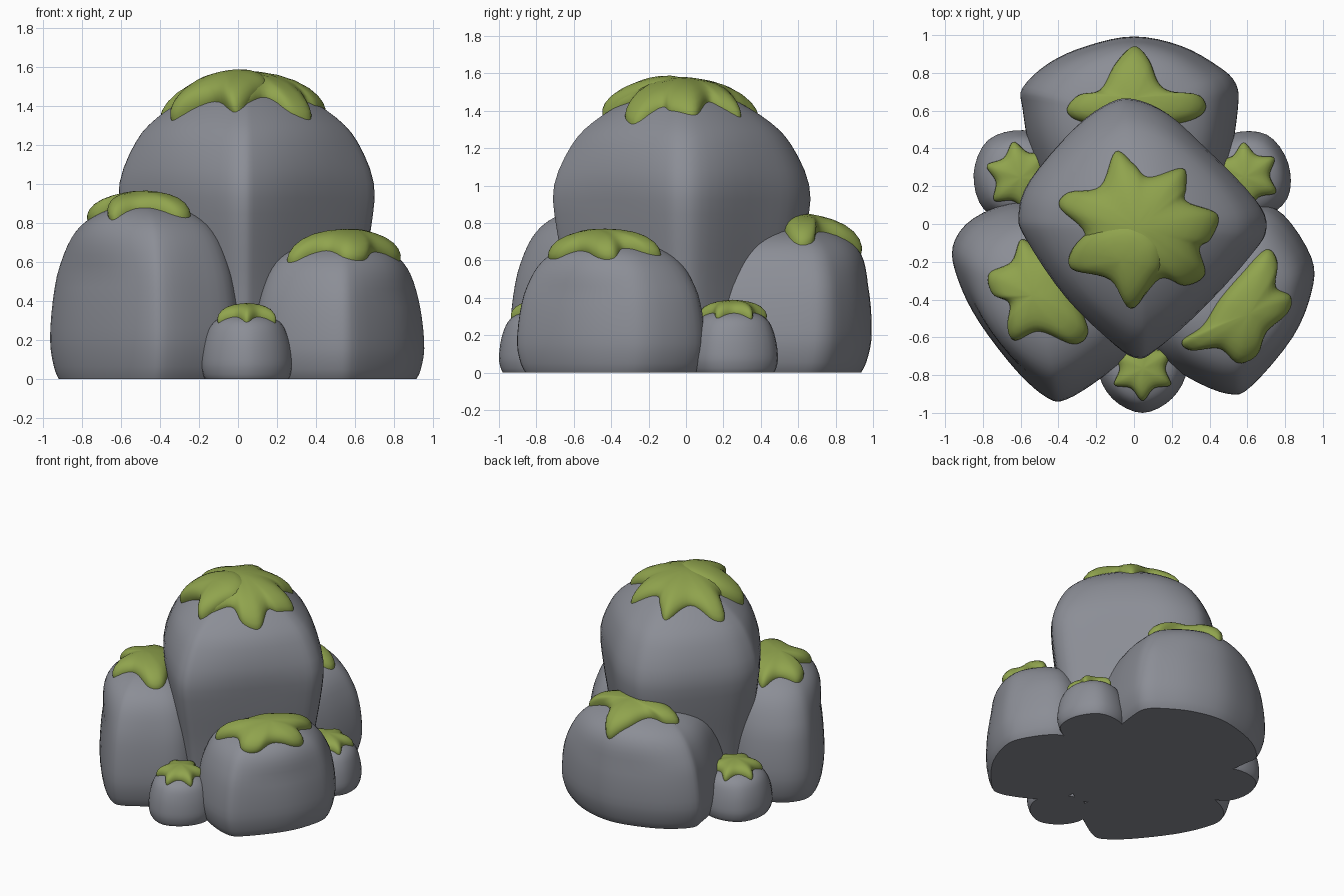
import bpy
import bmesh
import math
from mathutils import Vector
from mathutils.bvhtree import BVHTree

if "Cube" in bpy.data.objects:
    bpy.data.objects.remove(bpy.data.objects["Cube"])


def make_material(name, colour):
    mat = bpy.data.materials.new(name)
    mat.use_nodes = True
    mat.diffuse_color = (*colour, 1)
    mat.node_tree.nodes["Principled BSDF"].inputs["Base Color"].default_value = (*colour, 1)
    return mat


STONE = make_material("grey stone", (.26, .27, .305))
MOSS = make_material("green moss", (.28, .37, .075))


def spline(points, steps, closed=True):
    """Smooth curve running through every 2D point."""
    pts = [Vector(p) for p in points]
    n = len(pts)
    pick = (lambda i: pts[i % n]) if closed else (lambda i: pts[max(0, min(n - 1, i))])
    out = []
    for i in range(n if closed else n - 1):
        a, b, c, d = (pick(i + k) for k in (-1, 0, 1, 2))
        for s in range(steps):
            t = s / steps
            out.append(b + (c - a) * t / 2 + (a * 2 - b * 5 + c * 4 - d) * t * t / 2
                       + (b * 3 - a - c * 3 + d) * t ** 3 / 2)
    if not closed:
        out.append(pts[-1])
    return out


def finish(bm, name, mat):
    mesh = bpy.data.meshes.new(name)
    bm.to_mesh(mesh)
    bm.free()
    mesh.materials.append(mat)
    obj = bpy.data.objects.new(name, mesh)
    bpy.context.collection.objects.link(obj)
    bpy.ops.object.select_all(action='DESELECT')
    obj.select_set(True)
    bpy.context.view_layer.objects.active = obj
    bpy.ops.object.shade_smooth_by_angle(angle=math.radians(50))


def bridge(bm, lower, upper):
    n = len(lower)
    for i in range(n):
        j = (i + 1) % n
        bm.faces.new((lower[i], lower[j], upper[j], upper[i]))


def fan(bm, ring, tip):
    for i, v in enumerate(ring):
        bm.faces.new((v, ring[(i + 1) % len(ring)], tip))


def rock(name, outline, height, profile, lean=(0, 0)):
    """Boulder: an outline lofted up a profile, growing rounder at the top."""
    ring = spline(outline, 4)
    mid = Vector([(min(p[k] for p in ring) + max(p[k] for p in ring)) / 2 for k in (0, 1)])
    mean = sum((p - mid).length for p in ring) / len(ring)
    bm = bmesh.new()
    rings = []
    rows = spline(profile, 3, closed=False)
    for frac, scale in rows[:-1]:
        round_off = .6 * max(0, (frac - .6) / .4)
        centre = mid + Vector(lean) * frac
        verts = []
        for p in ring:
            off = p - mid
            off = off.lerp(off.normalized() * mean, round_off) * scale
            verts.append(bm.verts.new((*(centre + off), frac * height)))
        rings.append(verts)
    for lower, upper in zip(rings, rings[1:]):
        bridge(bm, lower, upper)
    fan(bm, rings[-1], bm.verts.new((*(mid + Vector(lean)), height)))
    bm.faces.new(rings[0][::-1])
    bmesh.ops.recalc_face_normals(bm, faces=bm.faces)
    tree = BVHTree.FromBMesh(bm)
    finish(bm, name, STONE)
    return tree


def moss(name, tree, centre, outline, thick):
    """Lobed cushion draped over a rock."""
    mid = Vector(centre)
    ring = spline(outline, 6)
    reach = max((p - mid).length for p in ring)
    bm = bmesh.new()

    def place(p, lift):
        hit, normal, _, _ = tree.ray_cast(Vector((*p, 3)), Vector((0, 0, -1)))
        if hit is None:
            hit, normal, _, _ = tree.find_nearest(Vector((*p, .3)))
        if normal.z < 0:
            normal = -normal
        return bm.verts.new(hit + normal * lift)

    rings = []
    for t in (.2, .4, .6, .75, .86, .94, .98, 1):
        dome = math.sqrt(1 - t ** 5)
        rings.append([place(mid.lerp(p, t),
                            thick * dome * (1 - .3 * t * (1 - (p - mid).length / reach)) - .012 * t ** 8)
                      for p in ring])
    for inner, outer in zip(rings, rings[1:]):
        bridge(bm, outer, inner)
    fan(bm, rings[0], place(mid, thick))
    # Even out the cushion, leaving its rim tucked into the rock
    inside = [v for r in rings[:-1] for v in r]
    for _ in range(2):
        bmesh.ops.smooth_vert(bm, verts=inside, factor=.4,
                              use_axis_x=True, use_axis_y=True, use_axis_z=True)
    # Turn every face outward, up from the rock
    bm.normal_update()
    if sum(f.normal.z * f.calc_area() for f in bm.faces) < 0:
        bmesh.ops.reverse_faces(bm, faces=bm.faces)
    finish(bm, name, MOSS)


BOULDER = [(0, .91), (.07, .96), (.22, 1), (.45, .97), (.65, .9),
           (.8, .8), (.9, .64), (.97, .37), (1, 0)]
TALL = [(0, .8), (.3, .89), (.5, .97), (.66, 1), (.8, .88), (.88, .72), (.95, .47), (.985, .25), (1, 0)]

# Tall central boulder with two layers of moss
tree = rock("central_boulder",
            [(0, .66), (.18, .58), (.37, .4), (.64, .13), (.7, -.02), (.62, -.16), (.3, -.5),
             (.11, -.67), (.02, -.71), (-.1, -.64), (-.35, -.39), (-.57, -.08), (-.61, .05),
             (-.55, .23), (-.31, .51), (-.13, .64)], 1.52, TALL)
moss("central_moss", tree, (.02, -.02),
     [(-.1, .39), (0, .32), (.08, .25), (.26, .3), (.28, .2), (.28, .12), (.45, .05),
      (.41, -.08), (.35, -.13), (.38, -.27), (.27, -.33), (.14, -.29), (-.01, -.44),
      (-.12, -.27), (-.32, -.21), (-.26, -.05), (-.4, .09), (-.35, .17), (-.18, .2)], .065)
moss("central_moss_layer", tree, (-.05, -.17),
     [(.14, -.08), (.16, -.2), (.1, -.3), (-.01, -.45), (-.12, -.29), (-.33, -.23),
      (-.32, -.12), (-.2, -.02), (0, .02)], .085)

# Front right boulder
tree = rock("front_right_boulder",
            [(-.96, -.12), (-.93, -.3), (-.82, -.52), (-.62, -.78), (-.46, -.92), (-.36, -.93),
             (-.18, -.82), (-.02, -.68), (0, -.5), (-.1, -.2), (-.35, .05), (-.6, .12),
             (-.85, .03)], .9, BOULDER)
moss("front_right_moss", tree, (-.53, -.38),
     [(-.6, -.08), (-.65, -.2), (-.77, -.26), (-.75, -.37), (-.66, -.42), (-.67, -.54),
      (-.63, -.62), (-.5, -.57), (-.32, -.64), (-.24, -.58), (-.28, -.45), (-.35, -.3),
      (-.42, -.18), (-.52, -.12)], .07)

# Front left boulder
tree = rock("front_left_boulder",
            [(.94, -.18), (.94, -.36), (.84, -.6), (.62, -.86), (.5, -.9), (.3, -.82),
             (.14, -.7), (.08, -.55), (.15, -.3), (.4, 0), (.63, .1), (.79, .05)],
            .71, BOULDER)
moss("front_left_moss", tree, (.6, -.47),
     [(.7, -.13), (.76, -.2), (.75, -.33), (.83, -.38), (.81, -.47), (.7, -.57), (.65, -.69),
      (.55, -.74), (.45, -.66), (.3, -.67), (.25, -.62), (.36, -.54), (.45, -.4), (.57, -.26)], .07)

# Back boulder
tree = rock("back_boulder",
            [(0, .98), (.25, .93), (.45, .82), (.54, .73), (.55, .6), (.5, .3), (.4, .08), (0, 0),
             (-.4, .08), (-.54, .35), (-.59, .6), (-.59, .71), (-.45, .84), (-.25, .93)],
            .79, BOULDER, lean=(0, .05))
moss("back_moss", tree, (0, .66),
     [(0, .94), (.08, .87), (.13, .75), (.2, .7), (.35, .68), (.38, .6), (.28, .54), (0, .5),
      (-.28, .54), (-.36, .6), (-.3, .68), (-.18, .71), (-.1, .85)], .07)

# Small stones tucked into the gaps, each with a star of moss
for side, x, y, r, turn in (("front", .045, -.765, .235, 0), ("left", .59, .25, .25, 1.1),
                            ("right", -.6, .25, .26, 2.3)):
    outline = [(x + r * k * math.cos(turn + i * math.tau / 8), y + r * k * math.sin(turn + i * math.tau / 8))
               for i, k in enumerate((1, .96, 1, .93, 1, .96, 1, .95))]
    tree = rock(f"{side}_small_stone", outline, .34, BOULDER)
    star = []
    for i in range(12):
        a = turn + i * math.tau / 12
        d = r * (.74 if i % 2 else .52)
        star.append((x + d * math.cos(a), y + d * math.sin(a)))
    moss(f"{side}_small_moss", tree, (x, y), star, .05)
